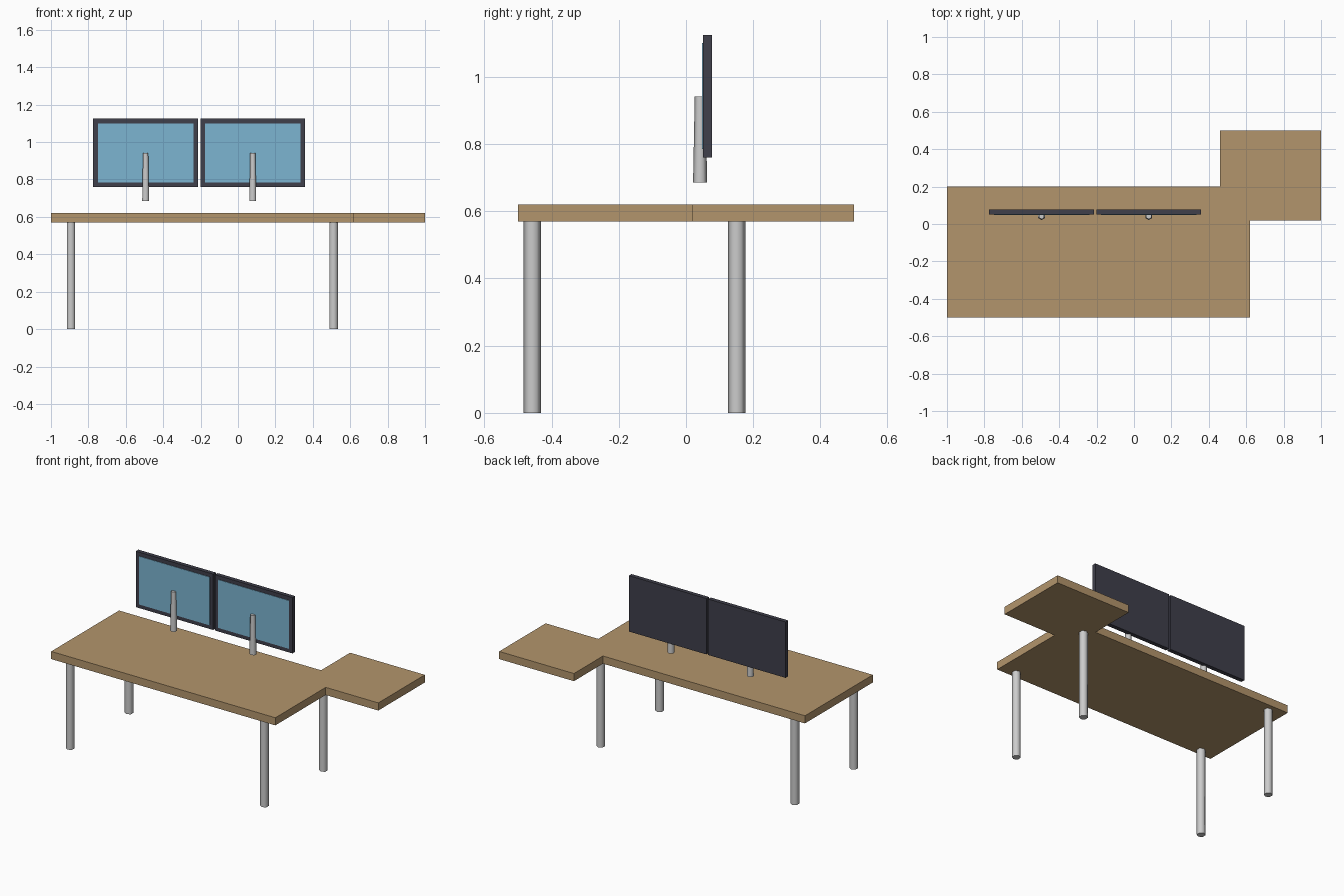
import bpy, bmesh, math

if "Cube" in bpy.data.objects:
    bpy.data.objects.remove(bpy.data.objects["Cube"])


def material(name, rgb):
    m = bpy.data.materials.new(name)
    m.diffuse_color = (*rgb, 1)
    m.use_nodes = True
    m.node_tree.nodes["Principled BSDF"].inputs["Base Color"].default_value = m.diffuse_color
    return m


wood = material("wood", (0.45, 0.30, 0.15))
dark = material("dark_frame", (0.05, 0.05, 0.07))
blue = material("screen_blue", (0.20, 0.46, 0.64))


def box(name, lo, hi, mat):
    bpy.ops.mesh.primitive_cube_add(size=1, location=[(a + b) / 2 for a, b in zip(lo, hi)])
    o = bpy.context.object
    o.name = name
    o.scale = [b - a for a, b in zip(lo, hi)]
    o.data.materials.append(mat)
    return o


def post(name, x, y, z0, z1, r0, r1):
    # hexagonal post, smooth shaded around its side
    bpy.ops.mesh.primitive_cone_add(vertices=6, radius1=r0, radius2=r1, depth=z1 - z0,
                                    location=(x, y, (z0 + z1) / 2))
    o = bpy.context.object
    o.name = name
    bpy.ops.object.shade_smooth_by_angle(angle=math.radians(65))
    return o


# desk top: one stepped outline, extruded
outline = [(-1, -0.5), (0.62, -0.5), (0.62, 0.02), (1, 0.02),
           (1, 0.5), (0.46, 0.5), (0.46, 0.2), (-1, 0.2)]
bm = bmesh.new()
face = bm.faces.new([bm.verts.new((x, y, 0.57)) for x, y in outline])
ext = bmesh.ops.extrude_face_region(bm, geom=[face], use_keep_orig=True)
bmesh.ops.translate(bm, vec=(0, 0, 0.05),
                    verts=[v for v in ext["geom"] if isinstance(v, bmesh.types.BMVert)])
bmesh.ops.recalc_face_normals(bm, faces=bm.faces)
mesh = bpy.data.meshes.new("desk_top")
bm.to_mesh(mesh)
bm.free()
mesh.materials.append(wood)
bpy.context.collection.objects.link(bpy.data.objects.new("desk_top", mesh))

# legs
for side, x in (("left", -0.893), ("right", 0.511)):
    for end, y in (("front", -0.457), ("back", 0.151)):
        post(f"{end}_{side}_leg", x, y, 0, 0.57, 0.026, 0.026)

# monitors: frame, screen panel, and tapered stand in front
for side, x in (("left", -0.494), ("right", 0.079)):
    box(f"{side}_monitor_frame", (x - 0.28, 0.05, 0.76), (x + 0.28, 0.077, 1.125), dark)
    box(f"{side}_monitor_screen", (x - 0.255, 0.047, 0.785), (x + 0.255, 0.052, 1.10), blue)
    post(f"{side}_monitor_stand", x, 0.042, 0.685, 0.942, 0.021, 0.016)
